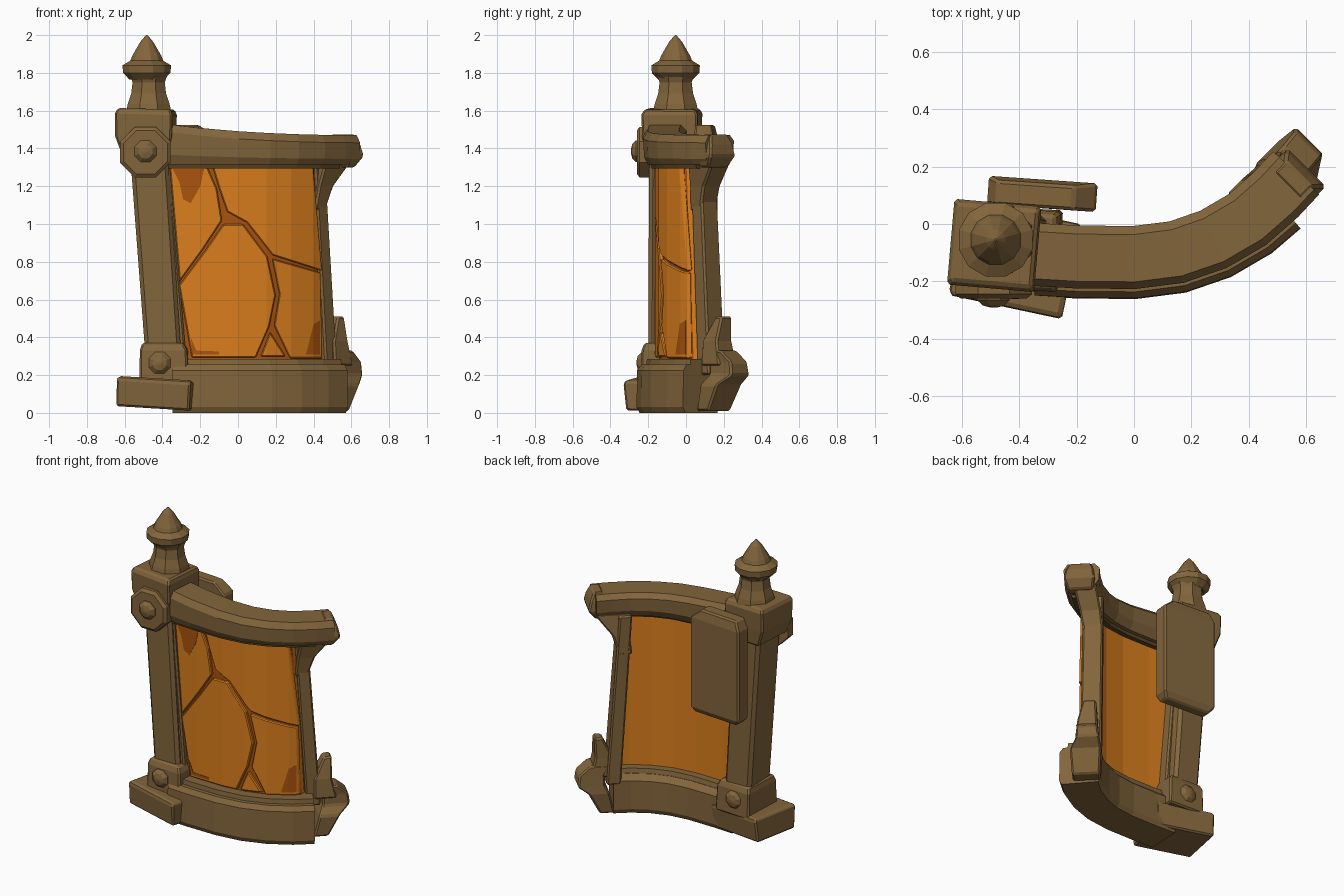
import bpy, bmesh, math
from mathutils import Vector, Matrix

if "Cube" in bpy.data.objects:
    bpy.data.objects.remove(bpy.data.objects["Cube"])


def material(name, rgb):
    m = bpy.data.materials.new(name)
    m.diffuse_color = (*rgb, 1)
    m.use_nodes = True
    m.node_tree.nodes["Principled BSDF"].inputs["Base Color"].default_value = m.diffuse_color
    return m


WOOD = material("weathered brown", (0.225, 0.131, 0.045))
DARK = material("dark brown", (0.1, 0.058, 0.018))
AMBER = material("amber orange", (0.7, 0.21, 0.012))
BURNT = material("burnt orange", (0.4, 0.085, 0.004))


def finish(bm, name, mat, bevel=0.0):
    bmesh.ops.recalc_face_normals(bm, faces=bm.faces)
    me = bpy.data.meshes.new(name)
    bm.to_mesh(me)
    bm.free()
    me.materials.append(mat)
    ob = bpy.data.objects.new(name, me)
    bpy.context.collection.objects.link(ob)
    if bevel:
        b = ob.modifiers.new("bevel", 'BEVEL')
        b.width, b.segments, b.limit_method = bevel, 1, 'ANGLE'
        b.angle_limit = math.radians(35)
    return ob


def loft(bm, rings):
    """Skin closed rings of equal length and cap both ends."""
    vs = [[bm.verts.new(p) for p in r] for r in rings]
    n = len(vs[0])
    for a, b in zip(vs, vs[1:]):
        for i in range(n):
            bm.faces.new((a[i], a[(i + 1) % n], b[(i + 1) % n], b[i]))
    bm.faces.new(vs[0])
    bm.faces.new(vs[-1])


def block(name, levels, turn=0, mat=WOOD, bevel=0.01, tilt=0):
    """Stack of rectangles: levels are (x, y, z, width, depth)."""
    bm = bmesh.new()
    rot = Matrix.Rotation(math.radians(turn), 3, 'Z')
    loft(bm, [[Vector((x, y, z)) + rot @ Vector((i * w / 2, j * d / 2, 0))
               for i, j in ((-1, -1), (1, -1), (1, 1), (-1, 1))]
              for x, y, z, w, d in levels])
    mid = sum((v.co for v in bm.verts), Vector()) / len(bm.verts)
    bmesh.ops.rotate(bm, verts=bm.verts, cent=mid,
                     matrix=Matrix.Rotation(math.radians(tilt), 3, 'Y'))
    return finish(bm, name, mat, bevel)


def turned(name, profile, loc, pitch=0, sides=8, mat=WOOD):
    """Turned part: profile of (radius, height), axis pitched about x."""
    bm = bmesh.new()
    loft(bm, [[(r * math.cos(math.tau * (k + .5) / sides),
                r * math.sin(math.tau * (k + .5) / sides), h)
               for k in range(sides)] for r, h in profile])
    bm.transform(Matrix.Translation(loc) @ Matrix.Rotation(math.radians(pitch), 4, 'X'))
    return finish(bm, name, mat)


# Plan curve shared by the base, rail and panel
PATH = [(-.45, -.105), (-.2, -.12), (0, -.122), (.15, -.103), (.28, -.058),
        (.4, .012), (.5, .1), (.57, .175)]


def curve_y(x):
    for (x0, y0), (x1, y1) in zip(PATH, PATH[1:]):
        if x <= x1 or x1 == PATH[-1][0]:
            return y0 + (y1 - y0) * (x - x0) / (x1 - x0)


def sweep(name, section, path, lift=lambda x, z: 0, mat=WOOD, bevel=0.0):
    """Sweep an (outward, z) section along the plan curve."""
    rings = []
    for i, (x, y) in enumerate(path):
        a, b = path[max(i - 1, 0)], path[min(i + 1, len(path) - 1)]
        t = Vector((b[0] - a[0], b[1] - a[1], 0)).normalized()
        n = Vector((t.y, -t.x, 0))
        rings.append([Vector((x, y, z + lift(x, z))) + n * o for o, z in section])
    bm = bmesh.new()
    loft(bm, rings)
    return finish(bm, name, mat, bevel)


# Curved base and its inner lip
BASE = [(-.34, -.112)] + PATH[1:-2] + [(.49, .09)]
sweep("curved_base", [(.125, 0), (.14, .03), (.137, .225), (.115, .255), (-.08, .255),
                      (-.115, .22), (-.115, .03), (-.1, 0)], BASE)
sweep("base_lip", [(.09, .24), (.085, .285), (-.07, .285), (-.08, .24)], BASE)


# Curved top rail, its top sagging to the right
def sag(x, z):
    return (.052 if z > 1.4 else .02 if z > 1.33 else 0) * ((.57 - x) / .9) ** 2


sweep("top_rail", [(.08, 1.315), (.1, 1.345), (.105, 1.43), (.08, 1.47), (-.085, 1.47),
                   (-.115, 1.44), (-.11, 1.36), (-.08, 1.315)], PATH, sag)
sweep("rail_lip", [(.06, 1.295), (.065, 1.33), (-.06, 1.33), (-.05, 1.295)], PATH[:-1], mat=DARK)

# Broken rail end, bracket and right stile
block("rail_end", [(.545, .145, 1.3, .07, .15), (.57, .163, 1.36, .1, .19),
                   (.562, .16, 1.42, .09, .17), (.555, .155, 1.475, .06, .13)], 45)
block("rail_bracket", [(.395, .09, 1.07, .08, .12), (.425, .1, 1.2, .11, .13),
                       (.49, .125, 1.34, .2, .14)], 45)
block("right_stile", [(.455, .135, .2, .09, .13), (.395, .09, 1.33, .08, .12)], 45)

# Broken rock-like end of the base
block("base_end_chunk", [(.5, .145, .01, .09, .17), (.535, .185, .15, .13, .19),
                         (.555, .23, .2, .17, .14), (.555, .225, .27, .16, .13),
                         (.52, .18, .33, .13, .13)], 45)
block("base_end_spur", [(.515, .175, .25, .14, .14), (.505, .165, .38, .11, .12),
                        (.52, .2, .51, .05, .08)], 45)

# Leaning post with left stile
block("post", [(-.395, -.085, .3, .19, .23), (-.475, -.075, 1.42, .2, .24)], bevel=.02)
block("left_stile", [(-.305, -.1, .24, .07, .14), (-.4, -.1, 1.36, .07, .14)])

# Post foot and collar
block("foot", [(-.415, -.125, .022, .395, .31), (-.415, -.125, .165, .4, .34),
               (-.415, -.125, .182, .38, .32)], -12, tilt=3.5)
block("post_collar", [(-.385, -.09, .16, .26, .29), (-.388, -.09, .33, .25, .28),
                      (-.392, -.09, .37, .22, .25)], -3)

# Post cap
block("cap_block", [(-.48, -.075, 1.35, .23, .27), (-.488, -.075, 1.46, .3, .29),
                    (-.49, -.075, 1.58, .305, .3), (-.488, -.075, 1.61, .28, .27)],
      -5, bevel=.01, tilt=1.5)
turned("cap_rosette", [(.145, 0), (.145, .055), (.125, .07)], (-.49, -.19, 1.38), 90)

# Studs on rosette and collar
STUD = [(.062, 0), (.062, .02), (.04, .04), (.01, .047)]
turned("rosette_stud", STUD, (-.49, -.245, 1.385), 90)
turned("front_collar_stud", STUD, (-.415, -.215, .265), 90)
turned("back_collar_stud", STUD, (-.39, .03, .265), -90)

# Finial
turned("finial_neck", [(.13, 1.59), (.12, 1.635), (.1, 1.69), (.092, 1.75), (.105, 1.785)],
       (-.473, -.055, 0), sides=8)
turned("finial_tip", [(.095, 1.765), (.13, 1.8), (.133, 1.84), (.09, 1.865), (.08, 1.89),
                      (.035, 1.965), (.004, 2.0)], (-.483, -.055, 0), sides=12)

# Back plate fixed to post and rail
block("back_plate", [(-.315, .1, .82, .32, .07), (-.32, .105, .86, .38, .1),
                     (-.32, .105, 1.46, .38, .1), (-.345, .1, 1.525, .27, .085)], -4)


# Curved panel: outlines in (x, z), cut into strips, thickened and bent
def bent_plate(name, outline, front, back, mat, bevel=0.0):
    bm = bmesh.new()
    bm.faces.new([bm.verts.new((x, -front, z)) for x, z in outline])
    for px, _ in PATH:
        bmesh.ops.bisect_plane(bm, geom=bm.verts[:] + bm.edges[:] + bm.faces[:],
                               plane_co=(px, 0, 0), plane_no=(1, 0, 0))
    ext = bmesh.ops.extrude_face_region(bm, geom=bm.faces[:], use_keep_orig=True)
    for g in ext["geom"]:
        if isinstance(g, bmesh.types.BMVert):
            g.co.y = -back
    for v in bm.verts:
        v.co.y += curve_y(v.co.x)
    return finish(bm, name, mat, bevel)


FULL = [(-.39, 1.33), (.4, 1.33), (.445, .26), (-.27, .26)]
bent_plate("panel_backing", FULL, .01, -.02, AMBER)
bent_plate("panel_cracks", FULL, .022, .008, BURNT)
STONES = {
    "upper_left": [(-.355, 1.29), (-.165, 1.3), (-.115, 1.18), (-.09, 1.02), (-.185, .875),
                   (-.305, .71)],
    "upper_right": [(-.125, 1.3), (.385, 1.3), (.43, .765), (.18, .845), (.05, 1.01),
                    (-.05, 1.065), (-.09, 1.18)],
    "lower_left": [(-.3, .675), (-.165, .855), (-.075, .985), (.025, .985), (.148, .82),
                   (.19, .625), (.158, .467), (.09, .31), (-.235, .31)],
    "lower_right": [(.185, .805), (.43, .735), (.44, .3), (.275, .3), (.195, .467), (.222, .625)],
    "lower_sliver": [(.17, .425), (.25, .3), (.122, .3)],
}
for key, outline in STONES.items():
    cx = sum(p[0] for p in outline) / len(outline)
    cz = sum(p[1] for p in outline) / len(outline)
    grown = [(min(cx + (x - cx) * 1.045, .445), min(cz + (z - cz) * 1.045, 1.305))
             for x, z in outline]
    bent_plate("panel_stone_" + key, grown, .042, .015, AMBER, .006)

# Scorched patches on the stones
PATCHES = [[(-.345, 1.29), (-.18, 1.29), (-.2, 1.2), (-.25, 1.11), (-.29, 1.13), (-.31, 1.22)],
           [(.4, .47), (.435, .49), (.435, .31), (.36, .31)],
           [(-.25, .4), (-.22, .33), (-.1, .325), (-.1, .31), (-.24, .31)]]
for i, outline in enumerate(PATCHES):
    bent_plate(f"panel_patch_{i + 1}", outline, .045, .038, BURNT)
